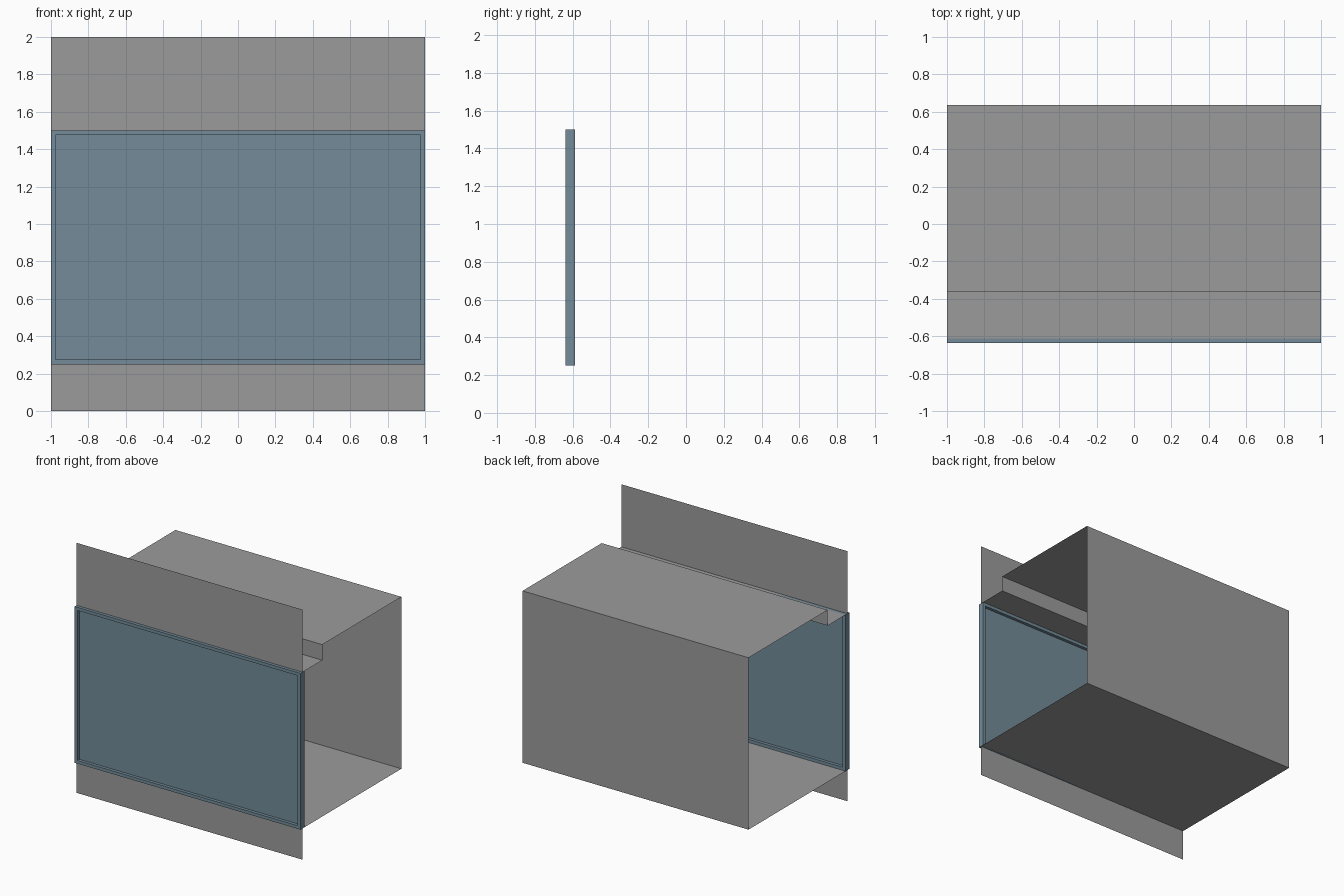
import bpy, bmesh

if "Cube" in bpy.data.objects:
    bpy.data.objects.remove(bpy.data.objects["Cube"])

HALF_W = 1.0
WALL_Y, STEP_Y, BACK_Y = -0.6125, -0.3625, 0.6375
SILL_Z, HEAD_Z, CEIL_Z, TOP_Z = 0.25, 1.5, 1.625, 2.0
FRAME = 0.025   # visible frame width
DEPTH = 0.05    # frame depth


def material(name, rgb):
    mat = bpy.data.materials.new(name)
    mat.diffuse_color = (*rgb, 1)
    mat.use_nodes = True
    mat.node_tree.nodes["Principled BSDF"].inputs["Base Color"].default_value = mat.diffuse_color
    return mat


def mesh_object(name, verts, faces, mat):
    mesh = bpy.data.meshes.new(name)
    mesh.from_pydata(verts, [], faces)
    mesh.materials.append(mat)
    obj = bpy.data.objects.new(name, mesh)
    bpy.context.collection.objects.link(obj)
    return obj


def extrude_profile(name, profile, mat):
    """Sweep an open (y, z) profile across the full width."""
    verts = [(x, y, z) for y, z in profile for x in (-HALF_W, HALF_W)]
    faces = [(2 * i, 2 * i + 1, 2 * i + 3, 2 * i + 2) for i in range(len(profile) - 1)]
    return mesh_object(name, verts, faces, mat)


def rectangle(inset):
    x, lo, hi = HALF_W - inset, SILL_Z + inset, HEAD_Z - inset
    return [(-x, lo), (x, lo), (x, hi), (-x, hi)]


grey = material("wall_grey", (0.33, 0.33, 0.33))
blue = material("window_blue", (0.172, 0.26, 0.319))

# Front wall strips and the recessed space behind the opening, one folded sheet
extrude_profile("wall_and_recess", [
    (WALL_Y, 0), (WALL_Y, SILL_Z), (BACK_Y, SILL_Z), (BACK_Y, CEIL_Z),
    (STEP_Y, CEIL_Z), (STEP_Y, HEAD_Z), (WALL_Y, HEAD_Z), (WALL_Y, TOP_Z)], grey)

# Window frame: four closed sides around the pane
loops = [(0, -1), (FRAME, -1), (FRAME, 1), (0, 1)]
verts = [(x, WALL_Y + side * DEPTH / 2, z) for inset, side in loops for x, z in rectangle(inset)]
faces = [(4 * r + i, 4 * r + (i + 1) % 4, 4 * ((r + 1) % 4) + (i + 1) % 4, 4 * ((r + 1) % 4) + i)
         for r in range(4) for i in range(4)]
frame = mesh_object("window_frame", verts, faces, blue)
bm = bmesh.new()
bm.from_mesh(frame.data)
bmesh.ops.recalc_face_normals(bm, faces=bm.faces)
bm.to_mesh(frame.data)
bm.free()

# Glass pane in the middle of the frame
mesh_object("window_pane", [(x, WALL_Y, z) for x, z in rectangle(FRAME)], [(0, 1, 2, 3)], blue)
